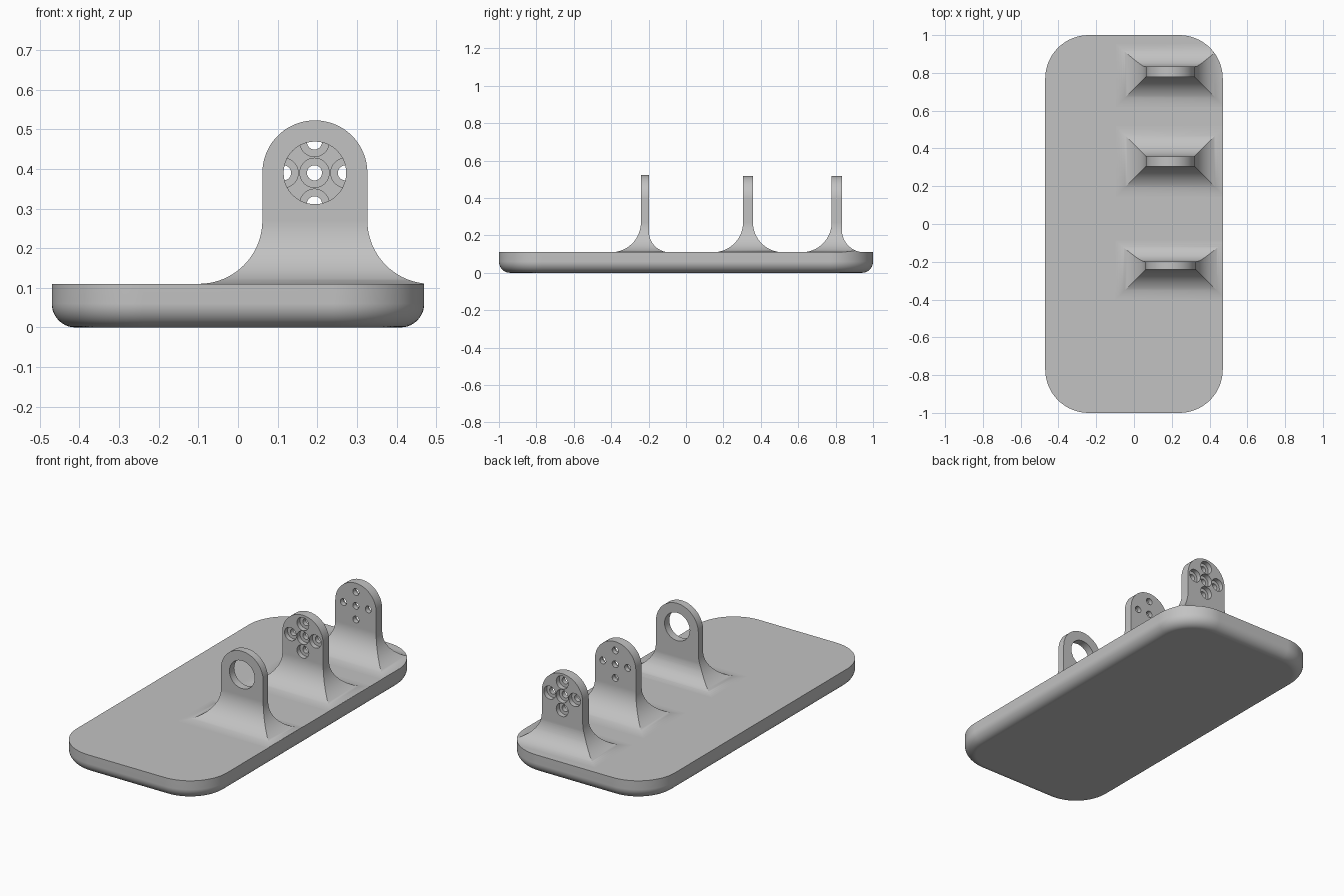
import bpy, bmesh, math
from mathutils import Matrix, Vector

if "Cube" in bpy.data.objects:
    bpy.data.objects.remove(bpy.data.objects["Cube"], do_unlink=True)

grey = bpy.data.materials.new("light grey")
grey.use_nodes = True
grey.diffuse_color = (0.54, 0.54, 0.54, 1)
grey.node_tree.nodes["Principled BSDF"].inputs["Base Color"].default_value = grey.diffuse_color

HALF_X, HALF_Y, TOP, CORNER, ROUND = 0.47, 1.0, 0.11, 0.23, 0.06
AXIS_Z, FILLET = 0.39, 0.16


def arc(cx, cy, r, start, end, n=20):
    angles = [math.radians(start + (end - start) * i / n) for i in range(n + 1)]
    return [(cx + r * math.cos(a), cy + r * math.sin(a)) for a in angles]


def finish(bm, name):
    bmesh.ops.recalc_face_normals(bm, faces=bm.faces)
    mesh = bpy.data.meshes.new(name)
    bm.to_mesh(mesh)
    bm.free()
    mesh.materials.append(grey)
    obj = bpy.data.objects.new(name, mesh)
    bpy.context.collection.objects.link(obj)
    return obj


def loft(name, rings):
    """Join closed rings of 3D points and cap both ends."""
    bm = bmesh.new()
    loops = [[bm.verts.new(p) for p in ring] for ring in rings]
    n = len(loops[0])
    for a, b in zip(loops, loops[1:]):
        for i in range(n):
            j = (i + 1) % n
            bm.faces.new((a[i], a[j], b[j], b[i]))
    bm.faces.new(loops[0])
    bm.faces.new(loops[-1])
    return finish(bm, name)


def outline(inset, z):
    """Rounded rectangle of the base, at one height."""
    x, y, r = HALF_X - CORNER, HALF_Y - CORNER, CORNER - inset
    pts = []
    for k, (sx, sy) in enumerate(((1, 1), (-1, 1), (-1, -1), (1, -1))):
        pts += arc(sx * x, sy * y, r, 90 * k, 90 * k + 90, 16)
    return [(px, py, z) for px, py in pts]


def drill(name, centres, radius, y0, y1):
    """Cylinders along y used as cutters."""
    bm = bmesh.new()
    for x, z in centres:
        place = Matrix.Translation(Vector((x, (y0 + y1) / 2, z))) @ Matrix.Rotation(math.pi / 2, 4, "X")
        bmesh.ops.create_cone(bm, cap_ends=True, segments=40, radius1=radius,
                              radius2=radius, depth=y1 - y0, matrix=place)
    return finish(bm, name)


def carve(obj, cutters):
    """Apply (operation, cutter) booleans and discard the cutters."""
    for operation, cutter in cutters:
        cutter.hide_render = True
        mod = obj.modifiers.new("carve", "BOOLEAN")
        mod.operation, mod.solver, mod.object = operation, "EXACT", cutter
    result = bpy.data.meshes.new_from_object(
        obj.evaluated_get(bpy.context.evaluated_depsgraph_get()))
    obj.modifiers.clear()
    obj.data = result
    for _, cutter in cutters:
        bpy.data.objects.remove(cutter, do_unlink=True)


def smooth(obj):
    bpy.ops.object.select_all(action="DESELECT")
    obj.select_set(True)
    bpy.context.view_layer.objects.active = obj
    bpy.ops.object.shade_smooth_by_angle(angle=math.radians(25))
    mod = obj.modifiers.new("even_shading", "WEIGHTED_NORMAL")
    mod.keep_sharp = True


def flared(c0, c1, r0, r1, crown):
    """Upright profile between c0 and c1 with a concave foot on each side."""
    foot = TOP - 0.02
    right = arc(c1 + r1, TOP + r1, r1, 270, 180)
    left = arc(c0 - r0, TOP + r0, r0, 360, 270)
    return [(c1 + r1, foot)] + right + crown + left + [(c0 - r0, foot)]


def lug(name, cx, half, y0, y1, front_r, back_r):
    # broad face with round head, crossed with the thin side profile
    face = flared(cx - half, cx + half, FILLET, FILLET, arc(cx, AXIS_Z, half, 0, 180, 40))
    side = flared(y0, y1, front_r, back_r, [(y1, 0.6), (y0, 0.6)])
    obj = loft(name, [[(x, y, z) for x, z in face] for y in (y0 - 0.3, y1 + 0.3)])
    thin = loft("side_cutter", [[(x, y, z) for y, z in side] for x in (cx - 0.5, cx + 0.5)])
    trim = loft("trim_cutter", [outline(0.0005, 0), outline(0.0005, 0.8)])
    carve(obj, [("INTERSECT", thin), ("INTERSECT", trim)])
    return obj


# Base slab with rounded lower edge
rings = [outline(ROUND - dx, ROUND + dz) for dx, dz in arc(0, 0, ROUND, 270, 360, 10)]
base = loft("base_slab", rings + [outline(0, TOP)])
smooth(base)

# Front lug with one large bore
front = lug("front_bearing_lug", 0.194, 0.1325, -0.241, -0.198, FILLET, 0.11)
carve(front, [("DIFFERENCE", drill("bore", [(0.194, AXIS_Z)], 0.079, -0.4, 0))])
smooth(front)

# Two bolt lugs with five counterbored holes each, recesses facing outward
HX, PITCH = 0.193, 0.078
holes = [(HX + dx * PITCH, AXIS_Z + dz * PITCH)
         for dx, dz in ((0, 0), (1, 0), (-1, 0), (0, 1), (0, -1))]
for name, y0, y1, back_r, recess in (
        ("middle_bolt_lug", 0.305, 0.358, FILLET, (0.25, 0.332)),
        ("rear_bolt_lug", 0.779, 0.833, 0.12, (0.806, 0.9))):
    plate = lug(name, 0.192, 0.128, y0, y1, FILLET, back_r)
    carve(plate, [("DIFFERENCE", drill("bolt_holes", holes, 0.019, y0 - 0.1, y1 + 0.1)),
                  ("DIFFERENCE", drill("recesses", holes, 0.037, *recess))])
    smooth(plate)
